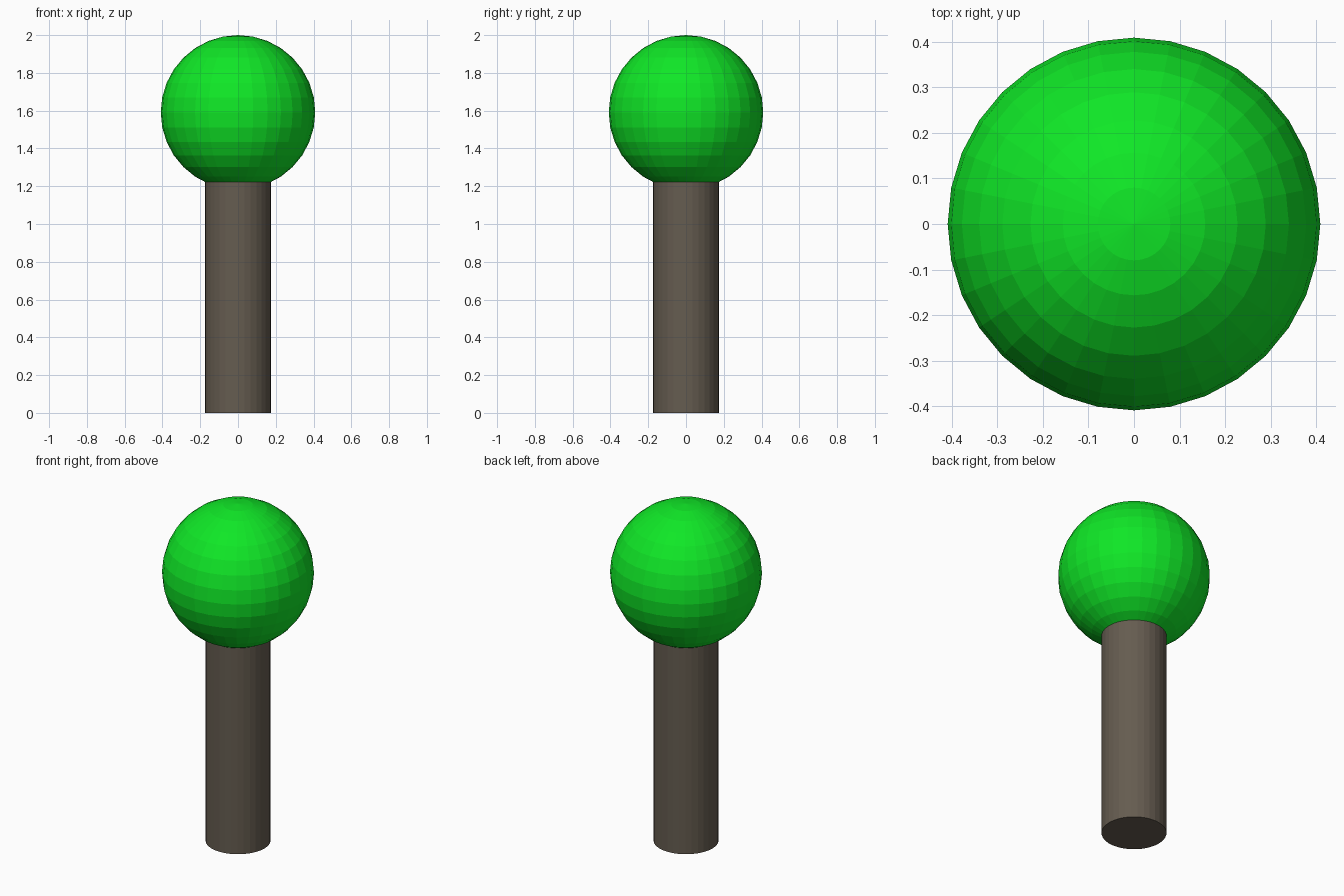
import bpy

if "Cube" in bpy.data.objects:
    bpy.data.objects.remove(bpy.data.objects["Cube"])


def paint(name, color):
    """Name the active object and give it a plain coloured material."""
    obj = bpy.context.object
    obj.name = name
    mat = bpy.data.materials.new(name + "_color")
    mat.diffuse_color = (*color, 1.0)
    mat.use_nodes = True
    mat.node_tree.nodes["Principled BSDF"].inputs["Base Color"].default_value = mat.diffuse_color
    obj.data.materials.append(mat)


# Trunk: plain cylinder, its top tucked just inside the foliage
TRUNK_TOP = 1.24
bpy.ops.mesh.primitive_cylinder_add(vertices=32, radius=0.175, depth=TRUNK_TOP,
                                    location=(0, 0, TRUNK_TOP / 2))
paint("trunk", (0.13, 0.107, 0.08))

# Foliage: flat-faced ball
R = 0.409
bpy.ops.mesh.primitive_uv_sphere_add(segments=32, ring_count=16, radius=R,
                                     location=(0, 0, 2.0 - R))
paint("foliage", (0.005, 0.8, 0.02))
